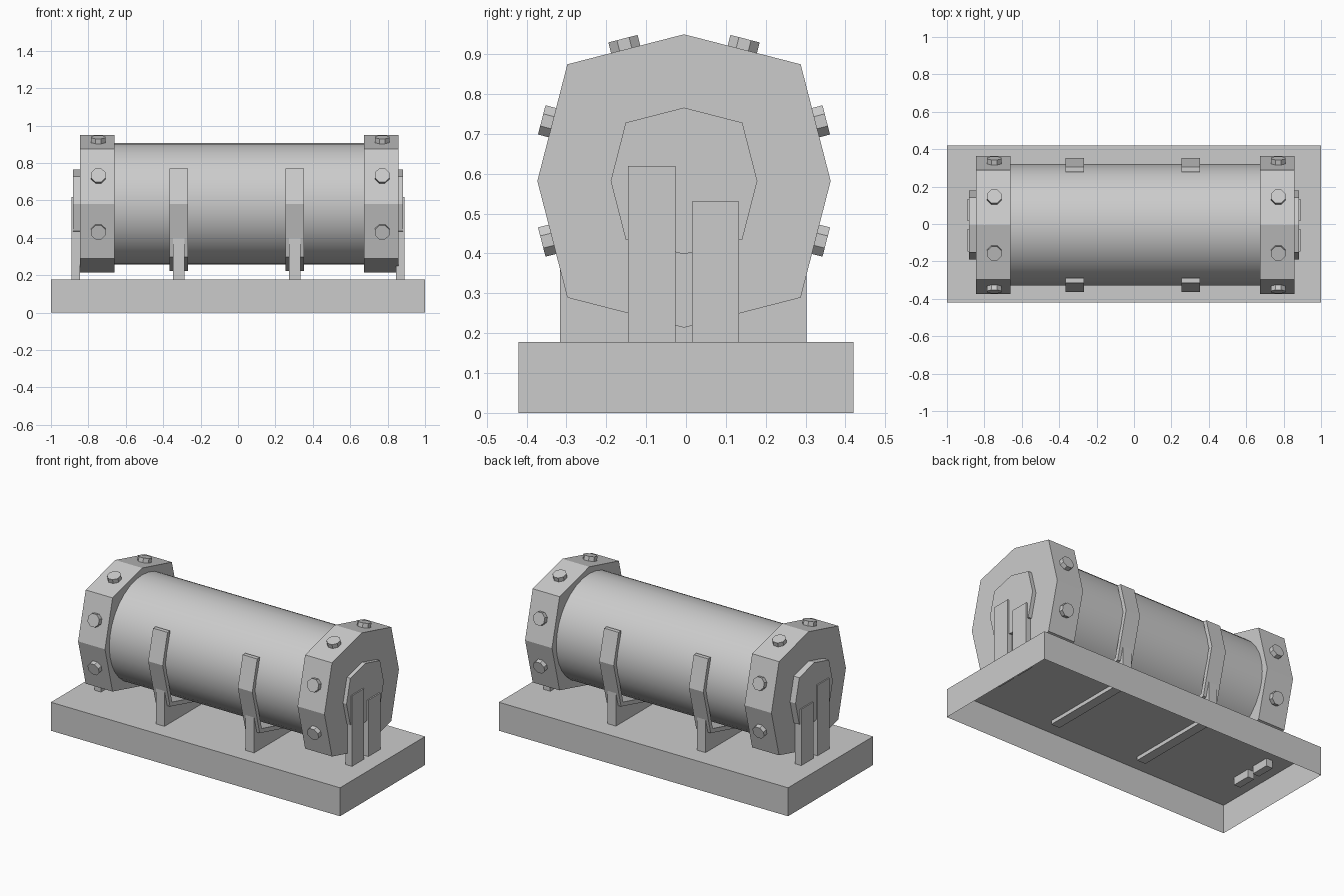
import bpy, bmesh, math
from mathutils import Matrix, Vector

cube = bpy.data.objects.get("Cube")
if cube:
    bpy.data.objects.remove(cube, do_unlink=True)

gray = bpy.data.materials.new("plain_gray")
gray.use_nodes = True
gray.diffuse_color = (0.6, 0.6, 0.6, 1)
gray.node_tree.nodes["Principled BSDF"].inputs["Base Color"].default_value = (0.6, 0.6, 0.6, 1)

CY, CZ = -0.005, 0.582      # tank axis


def finish(name, bm):
    bmesh.ops.recalc_face_normals(bm, faces=bm.faces)
    mesh = bpy.data.meshes.new(name)
    bm.to_mesh(mesh)
    bm.free()
    mesh.materials.append(gray)
    obj = bpy.data.objects.new(name, mesh)
    bpy.context.collection.objects.link(obj)
    return obj


def box(name, lo, hi, open_bottom=False):
    bm = bmesh.new()
    lo, hi = Vector(lo), Vector(hi)
    place = Matrix.Translation((lo + hi) / 2) @ Matrix.Diagonal(hi - lo).to_4x4()
    bmesh.ops.create_cube(bm, size=1, matrix=place)
    if open_bottom:
        low = min(bm.faces, key=lambda f: f.calc_center_median().z)
        bmesh.ops.delete(bm, geom=[low], context='FACES_ONLY')
    return finish(name, bm)


def prism(name, outline, x0, x1):
    """Extrude a y-z outline along x."""
    bm = bmesh.new()
    face = bm.faces.new([bm.verts.new((x0, y, z)) for y, z in outline])
    ext = bmesh.ops.extrude_face_region(bm, geom=[face], use_keep_orig=True)
    verts = [g for g in ext["geom"] if isinstance(g, bmesh.types.BMVert)]
    bmesh.ops.translate(bm, verts=verts, vec=(x1 - x0, 0, 0))
    return finish(name, bm)


def octagon(r):
    """Eight corners with the diagonal ones pushed outward."""
    pts = []
    for i in range(8):
        a = i * math.pi / 4
        rad = r * (1.125 if i % 2 else 1)
        pts.append((CY + rad * math.cos(a), CZ + rad * math.sin(a)))
    return pts


def cylinder(name, radius, depth, sides, matrix):
    bm = bmesh.new()
    bmesh.ops.create_cone(bm, cap_ends=True, segments=sides, radius1=radius,
                          radius2=radius, depth=depth, matrix=matrix)
    return finish(name, bm)


def strap_side(r, top):
    """Lower part of the octagon, ends cut level at the given height."""
    p = octagon(r)
    t = (top - CZ) / (p[1][1] - CZ)
    left = (p[4][0] + (p[3][0] - p[4][0]) * t, top)
    right = (p[0][0] + (p[1][0] - p[0][0]) * t, top)
    return [left] + p[4:] + [p[0], right]


# Hollow base tray, open below
box("base", (-1, -0.42, 0), (1, 0.42, 0.178), open_bottom=True)

# Tank body
body = cylinder("tank_body", 0.325, 1.6, 32,
                Matrix.Translation((0.007, CY, CZ)) @ Matrix.Rotation(math.pi / 2, 4, 'Y'))
bpy.context.view_layer.objects.active = body
body.select_set(True)
bpy.ops.object.shade_smooth_by_angle()

for side, sx in (("right", -1), ("left", 1)):
    # End collar and raised end disc
    mid = 0.007 + sx * 0.759
    prism(side + "_collar", octagon(0.368), mid - 0.093, mid + 0.093)
    prism(side + "_end_disc", octagon(0.184), sx * 0.8, sx * 0.883)

    # Bolts on the six upper collar faces
    ring = octagon(0.368)
    for n, i in enumerate((7, 0, 1, 2, 3, 4)):
        a, b = Vector(ring[i]), Vector(ring[(i + 1) % 8])
        c, d = (a + b) / 2, b - a
        out = Vector((0, d.y, -d.x)).normalized()
        place = (Matrix.Translation(Vector((mid + 0.005, c.x, c.y)) + out * 0.005)
                 @ out.to_track_quat('Z', 'X').to_matrix().to_4x4()
                 @ Matrix.Rotation(math.pi / 8, 4, 'Z'))
        cylinder(f"{side}_bolt_{n + 1}", 0.041, 0.045, 8, place)

    # Tall and short end posts
    x0, x1 = sorted((sx * 0.846, sx * 0.891))
    box(side + "_tall_post", (x0, -0.146, 0.13), (x1, -0.026, 0.619))
    box(side + "_short_post", (x0, 0.015, 0.13), (x1, 0.133, 0.53))

    # Strap cradling the tank, with its support wall
    x = -0.007 + sx * 0.31
    prism(side + "_strap", strap_side(0.358, 0.77) + strap_side(0.332, 0.77)[::-1],
          x - 0.05, x + 0.05)
    lower = [p for p in octagon(0.34) if p[1] < 0.4]
    wall = [(-0.316, 0.155), (0.302, 0.155), (0.302, 0.41)] + lower[::-1] + [(-0.316, 0.41)]
    prism(side + "_support_wall", wall, x - 0.03, x + 0.03)
